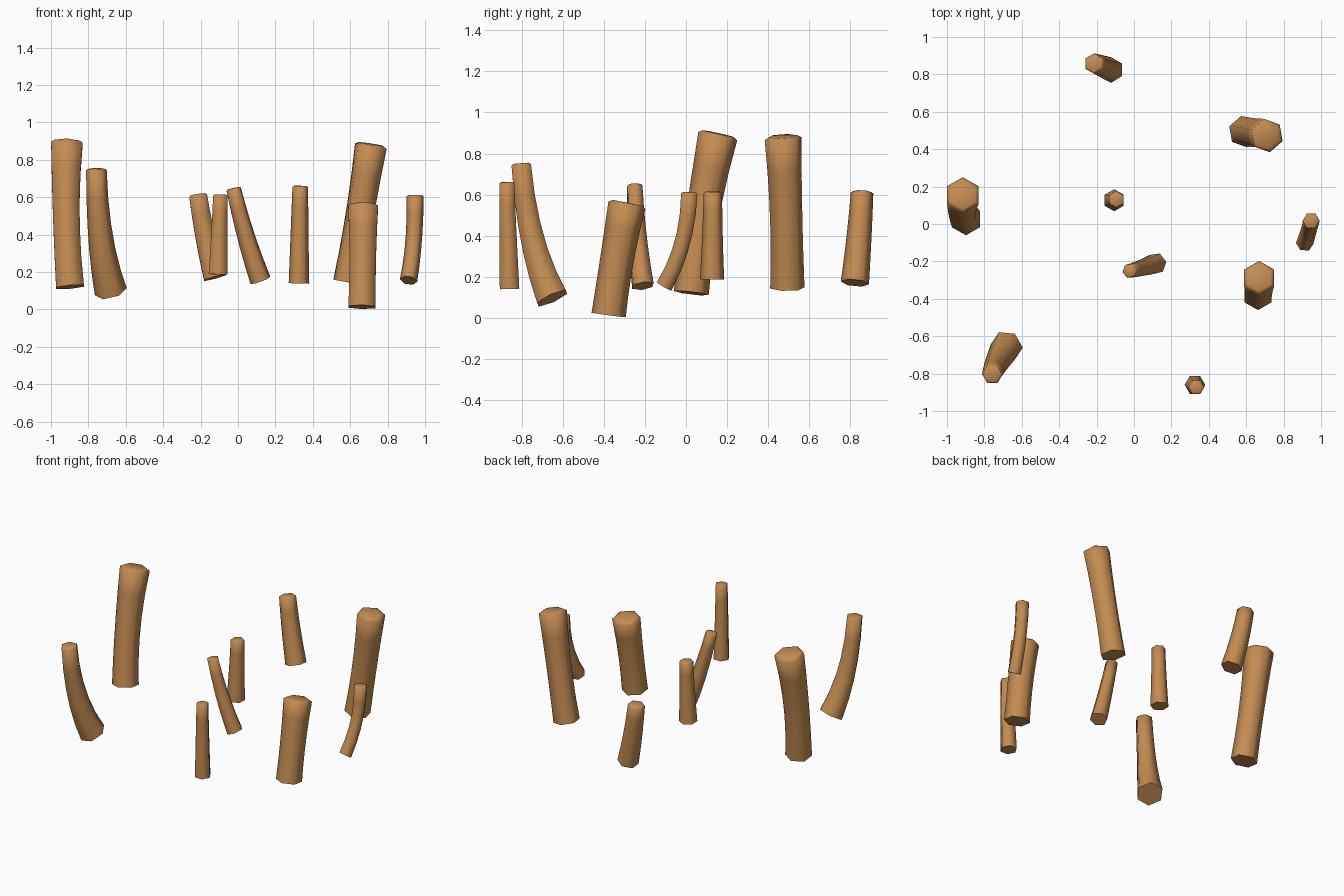
import bpy, bmesh, math
from mathutils import Vector

if "Cube" in bpy.data.objects:
    bpy.data.objects.remove(bpy.data.objects["Cube"])

bark = bpy.data.materials.new("warm brown bark")
bark.diffuse_color = (0.55, 0.26, 0.085, 1)
bark.use_nodes = True
bark.node_tree.nodes["Principled BSDF"].inputs["Base Color"].default_value = bark.diffuse_color

SIDES, RINGS = 6, 5


def through(a, m, b, t):
    """Quadratic that passes through a, m (halfway) and b."""
    return (a * (2 * (t - 0.5) * (t - 1)) + m * (4 * t * (1 - t))
            + b * (2 * t * (t - 0.5)))


def trunk(name, base, mid, top, radii, turn):
    base, mid, top = Vector(base), Vector(mid), Vector(top)
    bm = bmesh.new()

    def ring(centre, axis, r):
        side = Vector((1, 0, 0))
        side = (side - axis * side.dot(axis)).normalized()
        other = axis.cross(side)
        return [bm.verts.new(centre + r * (side * math.cos(a) + other * math.sin(a)))
                for a in (math.radians(turn) + math.tau * i / SIDES for i in range(SIDES))]

    # bent, tapering shaft
    rings = []
    for k in range(RINGS + 1):
        t = k / RINGS
        axis = (through(base, mid, top, t + 0.02) - through(base, mid, top, t - 0.02)).normalized()
        rings.append(ring(through(base, mid, top, t), axis, through(*radii, t)))
    # softly rounded top
    r = radii[2]
    rings.append(ring(top + axis * r * 0.13, axis, r * 0.78))
    for lo, hi in zip(rings, rings[1:]):
        for i in range(SIDES):
            j = (i + 1) % SIDES
            bm.faces.new((lo[i], lo[j], hi[j], hi[i]))
    bm.faces.new(rings[-1])
    bottom = bm.faces.new(rings[0][::-1])
    for f in bm.faces:
        f.smooth = True
    bottom.smooth = False
    for e in bottom.edges:
        e.smooth = False
    mesh = bpy.data.meshes.new(name)
    bm.to_mesh(mesh)
    bm.free()
    mesh.materials.append(bark)
    bpy.context.collection.objects.link(bpy.data.objects.new(name, mesh))


# base, middle and top centres, radii, turn of the hexagon
trunk("trunk_far_left", (-0.898, 0.025, 0.12), (-0.918, 0.08, 0.5), (-0.915, 0.155, 0.885),
      (0.086, 0.082, 0.097), 30)
trunk("trunk_front_left", (-0.68, -0.652, 0.095), (-0.735, -0.75, 0.39), (-0.757, -0.803, 0.745),
      (0.088, 0.066, 0.055), 0)
trunk("trunk_back", (-0.123, 0.823, 0.17), (-0.175, 0.843, 0.39), (-0.213, 0.858, 0.608),
      (0.069, 0.061, 0.055), 30)
trunk("trunk_centre", (-0.106, 0.127, 0.187), (-0.1, 0.129, 0.4), (-0.094, 0.131, 0.608),
      (0.059, 0.05, 0.045), 30)
trunk("trunk_middle_leaning", (0.12, -0.21, 0.155), (0.043, -0.236, 0.39), (-0.023, -0.25, 0.643),
      (0.057, 0.048, 0.04), 10)
trunk("trunk_front_right", (0.326, -0.86, 0.14), (0.329, -0.867, 0.4), (0.333, -0.873, 0.655),
      (0.055, 0.048, 0.042), 0)
trunk("trunk_back_right", (0.588, 0.494, 0.145), (0.65, 0.488, 0.5), (0.71, 0.473, 0.872),
      (0.085, 0.08, 0.091), 40)
trunk("trunk_right_short", (0.663, -0.377, 0.013), (0.667, -0.337, 0.28), (0.669, -0.288, 0.548),
      (0.084, 0.082, 0.092), 30)
trunk("trunk_far_right", (0.912, -0.105, 0.155), (0.939, -0.018, 0.365), (0.947, 0.016, 0.605),
      (0.047, 0.044, 0.046), 0)
